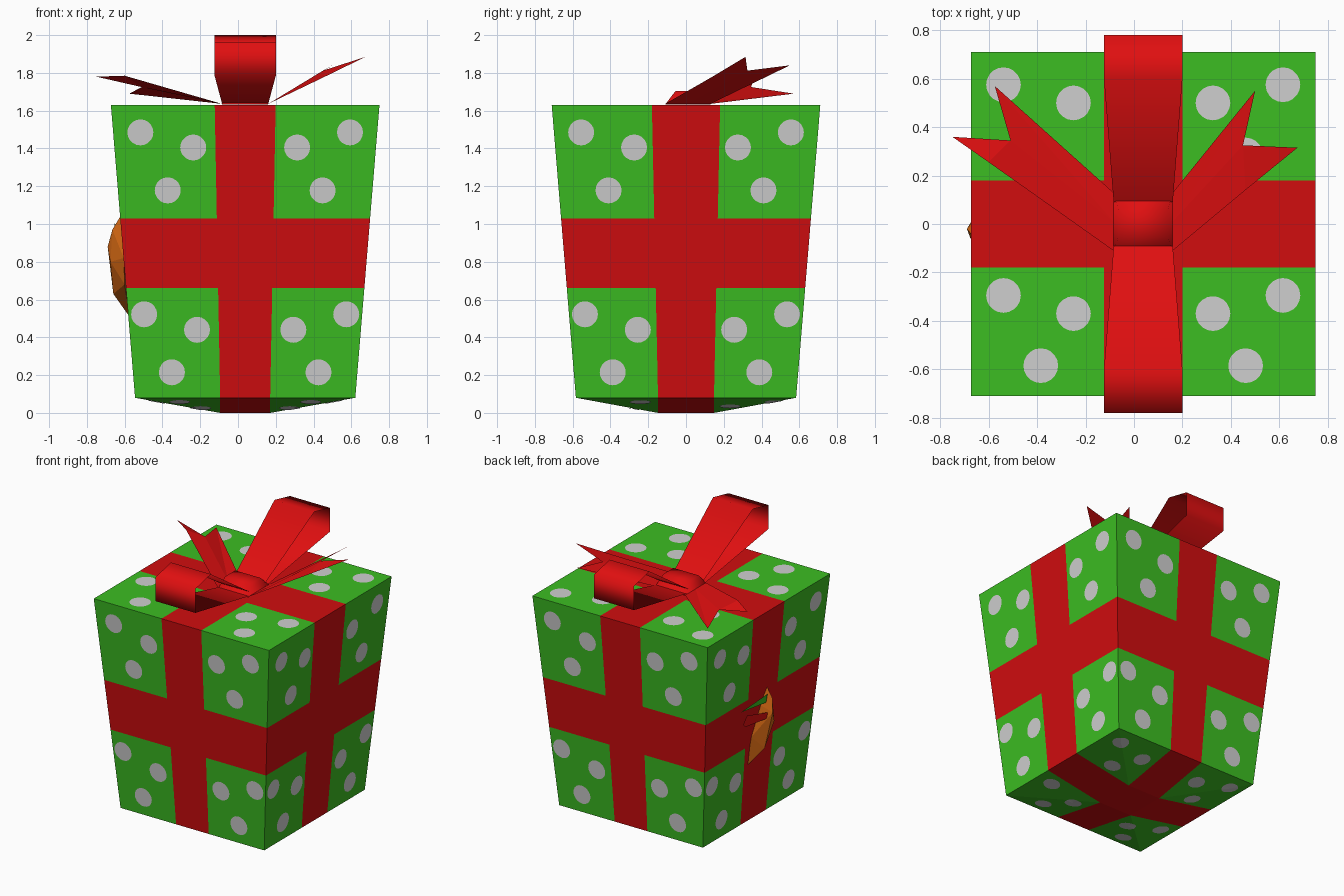
import bpy, bmesh, math
from mathutils import Vector

if "Cube" in bpy.data.objects:
    bpy.data.objects.remove(bpy.data.objects["Cube"])


def material(name, rgb):
    lin = [((c / 255 + 0.055) / 1.055) ** 2.4 if c > 10 else c / 255 / 12.92 for c in rgb]
    m = bpy.data.materials.new(name)
    m.diffuse_color = (*lin, 1)
    m.use_nodes = True
    m.node_tree.nodes["Principled BSDF"].inputs["Base Color"].default_value = m.diffuse_color
    return m


GREEN = material("wrapping green", (60, 190, 34))
RED = material("ribbon red", (209, 13, 15))
BOW = material("bow red", (224, 15, 16))
DOT = material("dot grey white", (207, 207, 207))
ORANGE = material("orange brown", (205, 100, 18))


def make(name, polys, mats, smooth=False, solid=False):
    """polys: list of (points, material index)."""
    bm = bmesh.new()
    for pts, mi in polys:
        f = bm.faces.new([bm.verts.new(p) for p in pts])
        f.material_index = mi
        f.smooth = smooth
    bmesh.ops.remove_doubles(bm, verts=bm.verts, dist=1e-4)
    if solid:
        bmesh.ops.recalc_face_normals(bm, faces=bm.faces)
    me = bpy.data.meshes.new(name)
    bm.to_mesh(me)
    bm.free()
    for m in mats:
        me.materials.append(m)
    ob = bpy.data.objects.new(name, me)
    bpy.context.collection.objects.link(ob)
    return ob


CX, Z0, Z1 = 0.038, 0.08, 1.63


def half(z):
    return 0.583 + (0.711 - 0.583) * (z - Z0) / (Z1 - Z0)


def P(u, v, z):
    return (CX + u * half(z), v * half(z), z)


# Box: tapered sides split into ribbon and paper panels
U = [-1, -0.227, 0.227, 1]
V = [-1, -0.254, 0.254, 1]
Z = [Z0, 0.66, 1.028, Z1]
box = []
for i in range(3):
    for k in range(3):
        mi = 1 if i == 1 or k == 1 else 0
        u0, u1, v0, v1, a, b = U[i], U[i + 1], V[i], V[i + 1], Z[k], Z[k + 1]
        for s in (-1, 1):
            box.append(([P(u0, s, a), P(u1, s, a), P(u1, s, b), P(u0, s, b)], mi))
            box.append(([P(s, v0, a), P(s, v1, a), P(s, v1, b), P(s, v0, b)], mi))
        w0, w1 = V[k], V[k + 1]
        quad = [(u0, w0), (u1, w0), (u1, w1), (u0, w1)]
        box.append(([P(u, w, Z1) for u, w in quad], mi))
        # bulging underside, folded along the corner diagonals
        bot = [Vector((CX + u * half(Z0), w * half(Z0), 0 if abs(u) < 1 and abs(w) < 1 else Z0)) for u, w in quad]
        if mi:
            box.append((bot, 1))
        else:
            c = next(n for n, (u, w) in enumerate(quad) if abs(u) == 1 and abs(w) == 1)
            q = bot[c:] + bot[:c]
            box.append(([q[0], q[1], q[2]], 0))
            box.append(([q[0], q[2], q[3]], 0))
make("gift_box", box, [GREEN, RED], solid=True)

# Polka dots: three per panel, on all faces
R, N, E = 0.069, 20, 0.004
ring = [(R * math.cos(2 * math.pi * n / N), R * math.sin(2 * math.pi * n / N)) for n in range(N)]
dots = []
side = [(0.555, 1.485), (0.275, 1.405), (0.41, 1.178), (0.535, 0.522), (0.255, 0.44), (0.388, 0.215)]
flat = [(0.577, 0.575), (0.288, 0.5), (0.423, 0.285), (0.577, -0.295), (0.288, -0.37), (0.423, -0.585)]
for m in (-1, 1):
    for h, z in side:
        pts = [(m * h + a, z + b) for a, b in ring]
        for s in (-1, 1):
            dots.append(([(CX + a, s * (half(b) + E), b) for a, b in pts][::-s], 0))
            dots.append(([(CX + s * (half(b) + E), a, b) for a, b in pts][::s], 0))
    for h, y in flat:
        dots.append(([(CX + m * h + a * 1.04, y + b * 1.04, Z1 + E) for a, b in ring], 0))
        low = []
        for a, b in ring:
            x, w = (m * h + a) * 0.82, (y + b) * 0.82
            fall = max((abs(x) - 0.132) / 0.451, (abs(w) - 0.148) / 0.435, 0)
            low.append((CX + x, w, Z0 * min(fall, 1) - E * 0.9))
        ctr = (CX + m * h * 0.82, y * 0.82)
        f = max((abs(ctr[0] - CX) - 0.132) / 0.451, (abs(ctr[1]) - 0.148) / 0.435, 0)
        mid = (*ctr, Z0 * f - E * 0.9)
        for n in range(N):
            dots.append(([mid, low[(n + 1) % N], low[n]], 0))
make("polka_dots", dots, [DOT])

# Bow loops: open ribbon strips, narrow at the knot; (y, z, half width)
loop = [(0.09, 1.665, 0.122), (0.60, 2.0, 0.162), (0.78, 1.96, 0.162),
        (0.78, 1.785, 0.162), (0.09, 1.636, 0.122)]
for name, s in (("front_bow_loop", -1), ("back_bow_loop", 1)):
    strip = []
    for (y0, z0, w0), (y1, z1, w1) in zip(loop, loop[1:]):
        q = [(CX - w0, s * y0, z0), (CX + w0, s * y0, z0), (CX + w1, s * y1, z1), (CX - w1, s * y1, z1)]
        strip.append((q[::s], 0))
    make(name, strip, [BOW], smooth=True)

# Knot
lo = [(-0.085, -0.11), (0.16, -0.11), (0.16, 0.13), (-0.085, 0.13)]
hi = [(-0.065, -0.055), (0.14, -0.055), (0.14, 0.06), (-0.065, 0.06)]
L = [(x, y, 1.633) for x, y in lo]
H = [(x, y, 1.705) for x, y in hi]
knot = [(H, 0)] + [([L[i], L[(i + 1) % 4], H[(i + 1) % 4], H[i]], 0) for i in range(4)]
make("bow_knot", knot, [BOW], smooth=True)


# Forked ribbon tails: two halves meeting at the notch
def tail(name, front, tip_f, notch, tip_b, back, bend):
    mid = [(a + b) / 2 for a, b in zip(front, back)]
    make(name, [([front, bend, notch, mid], 0), ([bend, tip_f, notch], 0),
                ([mid, notch, tip_b], 0), ([mid, tip_b, back], 0)], [BOW])


tail("right_tail", (0.16, -0.11, 1.636), (0.675, 0.315, 1.885), (0.45, 0.325, 1.812),
     (0.50, 0.55, 1.84), (0.16, 0.13, 1.636), (0.46, 0.14, 1.78))
tail("left_tail", (-0.085, -0.11, 1.636), (-0.75, 0.36, 1.78), (-0.51, 0.345, 1.725),
     (-0.575, 0.57, 1.69), (-0.085, 0.13, 1.636), (-0.60, 0.255, 1.785))

# Orange lump poking through the left side
bm = bmesh.new()
for p in [(-0.62, -0.05, 1.045), (-0.665, -0.05, 0.97), (-0.69, -0.02, 0.88), (-0.66, 0.03, 0.63),
          (-0.575, 0.12, 0.51), (-0.60, 0.10, 0.72), (-0.62, 0.02, 0.93), (-0.605, -0.13, 0.82),
          (-0.60, -0.10, 0.68), (-0.57, 0.0, 0.8), (-0.675, -0.06, 0.80)]:
    bm.verts.new(p)
bmesh.ops.convex_hull(bm, input=bm.verts)
me = bpy.data.meshes.new("orange_lump")
bm.to_mesh(me)
bm.free()
me.materials.append(ORANGE)
bpy.context.collection.objects.link(bpy.data.objects.new("orange_lump", me))

# Small green and red slivers beside it
make("green_sliver", [([(-0.655, -0.01, 1.01), (-0.645, 0.29, 0.985), (-0.65, 0.0, 0.95)], 0)], [GREEN])
make("red_sliver", [([(-0.665, -0.01, 0.88), (-0.635, 0.2, 0.925), (-0.64, 0.25, 0.88),
                      (-0.635, 0.22, 0.85), (-0.665, 0.0, 0.84)], 0)], [BOW])
